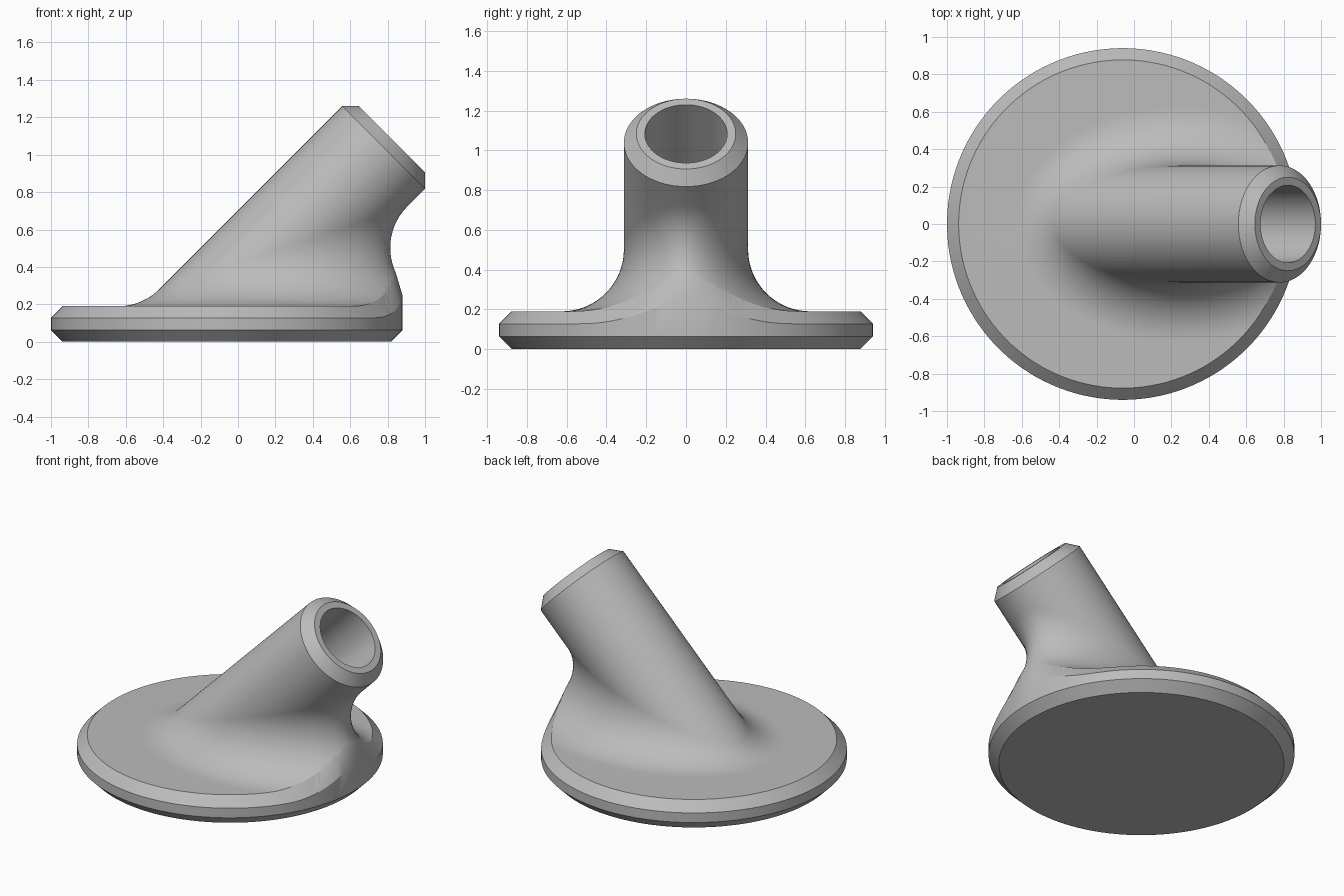
import bpy
import bmesh
from math import sin, cos, pi, hypot, radians
from mathutils import Vector
from mathutils.bvhtree import BVHTree

SEG, ARC = 128, 20
DISC_X, DISC_R, DISC_TOP, BEVEL = -0.06, 0.94, 0.19, 0.0625
TUBE_R, BORE_R, FILLET = 0.3125, 0.207, 0.3125
TUBE_END, BORE_FLOOR = 1.164, 0.3
AXIS = Vector((1, 0, 1)).normalized()
SIDE = Vector((0, 1, 0))
UNDER = Vector((1, 0, -1)).normalized()
FOOT = Vector((0, 0, 0.26))

if "Cube" in bpy.data.objects:
    bpy.data.objects.remove(bpy.data.objects["Cube"])


def loft(name, rings, closed):
    """Skin a list of rings; close into a loop or cap both ends."""
    bm = bmesh.new()
    loops = [[bm.verts.new(p) for p in ring] for ring in rings]
    pairs = list(zip(loops, loops[1:]))
    if closed:
        pairs.append((loops[-1], loops[0]))
    else:
        bm.faces.new(loops[0])
        bm.faces.new(loops[-1])
    for a, b in pairs:
        n = len(a)
        for i in range(n):
            j = (i + 1) % n
            bm.faces.new((a[i], a[j], b[j], b[i]))
    bmesh.ops.recalc_face_normals(bm, faces=bm.faces)
    mesh = bpy.data.meshes.new(name)
    bm.to_mesh(mesh)
    bm.free()
    obj = bpy.data.objects.new(name, mesh)
    bpy.context.collection.objects.link(obj)
    return obj


# Slanted tube: bore, lip and bevelled end
directions = [SIDE * cos(2 * pi * i / SEG) + UNDER * sin(2 * pi * i / SEG) for i in range(SEG)]
tube_profile = [(BORE_FLOOR, BORE_R), (TUBE_END, BORE_R),
                (TUBE_END, TUBE_R - BEVEL), (TUBE_END - BEVEL, TUBE_R)]
rings = [[FOOT + AXIS * s + d * r for d in directions] for s, r in tube_profile]

# Rolling-ball fillet between tube and disc top
ball_z = DISC_TOP + FILLET
centres = []
for d in directions:
    p = FOOT + d * (TUBE_R + FILLET)
    centres.append(p + AXIS * ((ball_z - p.z) / AXIS.z))
down = Vector((0, 0, -1))
for k in range(ARC + 1):
    rings.append([c + (-d).slerp(down, k / ARC) * FILLET for c, d in zip(centres, directions)])

# Oversized slab under the fillet, trimmed to the round disc below
middle = Vector((ball_z - FOOT.z, 0, 0))
for z in (DISC_TOP, 0):
    rings.append([Vector(((c.x - middle.x) * 1.9 + middle.x, c.y * 1.9, z)) for c in centres])
body = loft("flanged_angled_socket", rings, False)

# Rim trimmer: follows the surface height so the bevel climbs the fillet
tree = BVHTree.FromPolygons([v.co for v in body.data.vertices],
                            [p.vertices for p in body.data.polygons])


def rim_point(r, angle, z):
    return Vector((DISC_X + r * cos(angle), r * sin(angle), z))


def height(r, angle):
    hit = tree.ray_cast(rim_point(r, angle, 0.1), Vector((0, 0, 1)))[0]
    return hit.z if hit else DISC_TOP


def trimmer_section(angle):
    edge = height(DISC_R, angle)
    r, z, length, step = DISC_R, edge, 0, 0.0025
    while length < BEVEL - 0.0001:
        nz = height(r - step, angle)
        length += hypot(step, nz - z)
        r, z = r - step, nz
    low = edge - BEVEL
    over = 0.1
    top_r, top_z = r + (r - DISC_R) * over, z + (z - low) * over
    profile = [(DISC_R - BEVEL - 0.02, -0.02), (DISC_R, BEVEL), (DISC_R, low),
               (top_r, top_z), (2.3, top_z), (2.3, -0.02)]
    return [rim_point(pr, angle, pz) for pr, pz in profile]


trimmer = loft("rim_trimmer", [trimmer_section(2 * pi * (i + 0.5) / SEG) for i in range(SEG)], True)
trimmer.hide_render = True

cut = body.modifiers.new("trim_rim", 'BOOLEAN')
cut.operation = 'DIFFERENCE'
cut.solver = 'EXACT'
cut.object = trimmer
bpy.context.view_layer.objects.active = body
for o in bpy.context.selected_objects:
    o.select_set(False)
body.select_set(True)
bpy.ops.object.modifier_apply(modifier=cut.name)
bpy.data.objects.remove(trimmer)

# Plain grey finish
grey = bpy.data.materials.new("plain_grey")
grey.use_nodes = True
colour = (0.5, 0.5, 0.5, 1)
grey.diffuse_color = colour
grey.node_tree.nodes["Principled BSDF"].inputs["Base Color"].default_value = colour
body.data.materials.clear()
body.data.materials.append(grey)
bpy.ops.object.shade_smooth_by_angle(angle=radians(25))
